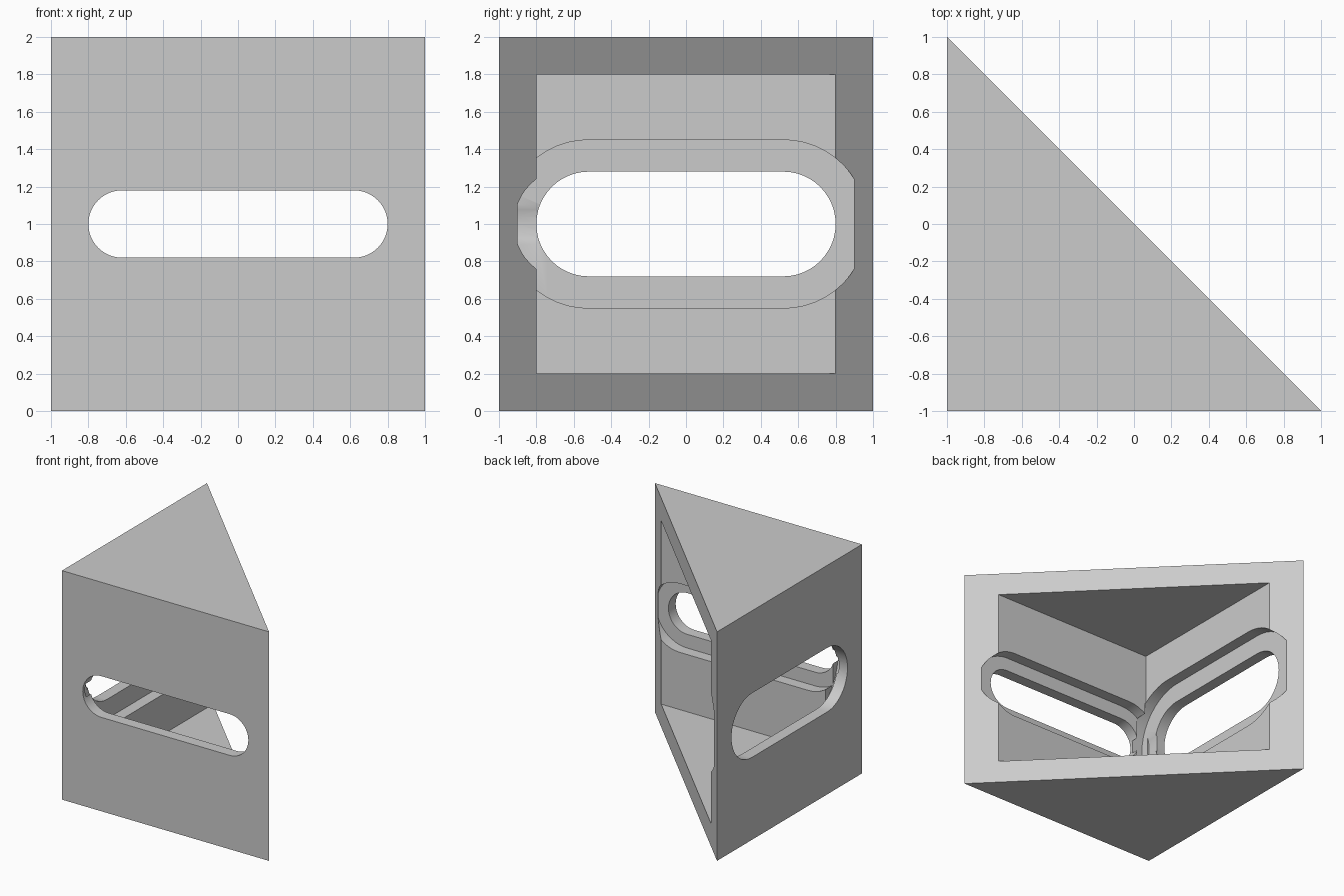
import bpy
import bmesh
from math import pi, cos, sin

cube = bpy.data.objects.get("Cube")
if cube:
    bpy.data.objects.remove(cube, do_unlink=True)

grey = bpy.data.materials.new("light grey")
grey.use_nodes = True
colour = (0.6, 0.6, 0.6, 1)
grey.diffuse_color = colour
grey.node_tree.nodes["Principled BSDF"].inputs["Base Color"].default_value = colour


def prism(name, outline, offset):
    """Extrude a closed 3D outline along an offset vector."""
    bm = bmesh.new()
    face = bm.faces.new([bm.verts.new(p) for p in outline])
    new = bmesh.ops.extrude_face_region(bm, geom=[face])["geom"]
    verts = [g for g in new if isinstance(g, bmesh.types.BMVert)]
    bmesh.ops.translate(bm, verts=verts, vec=offset)
    bmesh.ops.recalc_face_normals(bm, faces=bm.faces)
    mesh = bpy.data.meshes.new(name)
    bm.to_mesh(mesh)
    bm.free()
    mesh.materials.append(grey)
    obj = bpy.data.objects.new(name, mesh)
    bpy.context.collection.objects.link(obj)
    return obj


def slot(name, wall, centre, radius, start, end):
    """Rounded slot through the front or side wall, between two depths."""
    steps = 24
    outline = []
    for side in (1, -1):
        for i in range(steps + 1):
            a = -side * pi / 2 + side * side * pi * i / steps
            if side < 0:
                a = pi / 2 + pi * i / steps
            u, z = side * centre + radius * cos(a), 1 + radius * sin(a)
            outline.append((u, start, z) if wall == "front" else (start, u, z))
    depth = end - start
    return prism(name, outline, (0, depth, 0) if wall == "front" else (depth, 0, 0))


# Triangular body
body = prism("corner_housing", [(-1, -1, 0), (1, -1, 0), (-1, 1, 0)], (0, 0, 2))

# Open cavity, wall slots and the wider recesses behind them
cutters = [
    prism("cavity_cutter", [(-0.8, -0.8, 0.2), (1.2, -0.8, 0.2), (-0.8, 1.2, 0.2)], (0, 0, 1.6)),
    slot("front_recess_cutter", "front", 0.62, 0.30, -0.9, -0.79),
    slot("side_recess_cutter", "side", 0.52, 0.45, -0.9, -0.79),
    slot("front_slot_cutter", "front", 0.62, 0.18, -1.1, -0.85),
    slot("side_slot_cutter", "side", 0.52, 0.28, -1.1, -0.85),
]

bpy.context.view_layer.objects.active = body
for cutter in cutters:
    mod = body.modifiers.new(cutter.name, "BOOLEAN")
    mod.operation = "DIFFERENCE"
    mod.solver = "EXACT"
    mod.object = cutter
    bpy.ops.object.modifier_apply(modifier=mod.name)
for cutter in cutters:
    bpy.data.objects.remove(cutter, do_unlink=True)

# Smooth slot ends, crisp edges
bpy.ops.object.select_all(action="DESELECT")
body.select_set(True)
bpy.ops.object.shade_smooth_by_angle()
